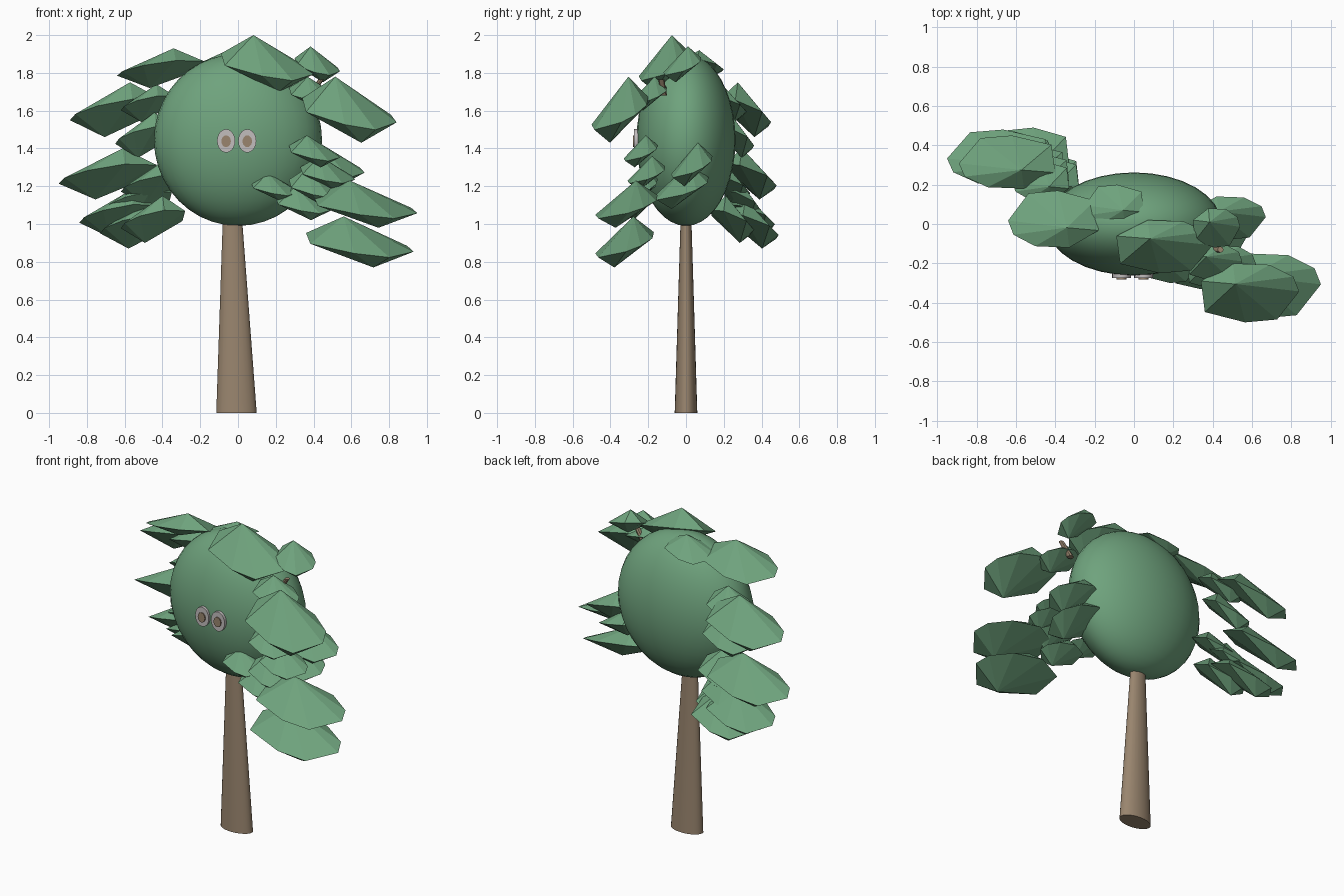
import bpy
import bmesh
import math
from mathutils import Matrix, Vector

if "Cube" in bpy.data.objects:
    bpy.data.objects.remove(bpy.data.objects["Cube"])


def material(name, color):
    m = bpy.data.materials.new(name)
    m.diffuse_color = (*color, 1.0)
    m.use_nodes = True
    m.node_tree.nodes["Principled BSDF"].inputs["Base Color"].default_value = m.diffuse_color
    return m


GREEN = material("leaf green", (0.158, 0.365, 0.205))
BROWN = material("bark brown", (0.32, 0.235, 0.157))
GREY = material("eye grey", (0.54, 0.51, 0.51))


def add_object(name, bm, mat, smooth=False):
    bmesh.ops.recalc_face_normals(bm, faces=bm.faces)
    me = bpy.data.meshes.new(name)
    bm.to_mesh(me)
    bm.free()
    me.materials.append(mat)
    ob = bpy.data.objects.new(name, me)
    bpy.context.collection.objects.link(ob)
    if smooth:
        bpy.ops.object.select_all(action='DESELECT')
        ob.select_set(True)
        bpy.context.view_layer.objects.active = ob
        bpy.ops.object.shade_smooth_by_angle(angle=math.radians(40))
    return ob


def cone(name, p0, p1, r0, r1, mat, flat=1.0, segments=24):
    """Upright tapered cylinder with an oval section, leaning from p0 to p1."""
    bm = bmesh.new()
    bmesh.ops.create_cone(bm, cap_ends=True, segments=segments,
                          radius1=r0, radius2=r1, depth=1.0)
    for v in bm.verts:
        c = Vector(p0).lerp(Vector(p1), v.co.z + 0.5)
        v.co = (c.x + v.co.x, c.y + v.co.y * flat, c.z)
    return add_object(name, bm, mat, smooth=True)


def disc(name, center, rx, rz, depth, mat):
    """Oval disc facing the front."""
    bm = bmesh.new()
    bmesh.ops.create_cone(bm, cap_ends=True, segments=20,
                          radius1=1, radius2=1, depth=depth)
    bmesh.ops.rotate(bm, verts=bm.verts, matrix=Matrix.Rotation(math.pi / 2, 3, 'X'))
    for v in bm.verts:
        v.co = (center[0] + v.co.x * rx, center[1] + v.co.y, center[2] + v.co.z * rz)
    return add_object(name, bm, mat, smooth=True)


# Leaf in a unit box: tilted rim, a peak above and a keel point below
RIM = [(1, 0.05), (0.55, -0.9), (-0.1, -1), (-0.92, -0.65),
       (-1, 0.4), (-0.35, 1), (0.4, 0.95), (0.88, 0.55)]


def leaf(name, box, turn):
    """Faceted leaf filling a box; turn = -1 points it to the back left."""
    x0, x1, y0, y1, z0, z1 = box

    def place(u, v, w):
        return bm.verts.new(((x0 + x1) / 2 + turn * u * (x1 - x0) / 2,
                             (y0 + y1) / 2 + turn * v * (y1 - y0) / 2,
                             (z0 + z1) / 2 + w * (z1 - z0) / 2))

    bm = bmesh.new()
    rim = [place(u, v, -0.3 * u + 0.38 * v - 0.1) for u, v in RIM]
    peak = place(-0.3, 0.3, 1)
    keel = place(0.25, -0.35, -1)
    for i, v in enumerate(rim):
        n = rim[(i + 1) % len(rim)]
        bm.faces.new((v, n, peak))
        bm.faces.new((n, v, keel))
    add_object(name, bm, GREEN)


# Trunk
cone("trunk", (-0.008, 0, 0), (-0.031, 0, 1.1), 0.107, 0.047, BROWN, flat=0.56)

# Crown: smooth oval core
bm = bmesh.new()
bmesh.ops.create_uvsphere(bm, u_segments=32, v_segments=20, radius=1.0)
for v in bm.verts:
    v.co = (v.co.x * 0.445, v.co.y * 0.262, 1.445 + v.co.z * 0.455)
add_object("crown", bm, GREEN, smooth=True)

# Eyes
for side, x in (("left", -0.063), ("right", 0.049)):
    disc(side + "_eye", (x, -0.257, 1.44), 0.048, 0.062, 0.034, GREY)
    disc(side + "_pupil", (x, -0.275, 1.438), 0.025, 0.031, 0.012, BROWN)

# Short twig among the upper leaves
cone("twig", (0.38, -0.12, 1.68), (0.44, -0.13, 1.765), 0.02, 0.015, BROWN, segments=8)

# Leaves on the right, drooping to the front: x, y and z ranges
RIGHT = [
    (-0.09, 0.40, -0.25, 0.02, 1.70, 2.00),
    (0.30, 0.54, -0.12, 0.08, 1.75, 1.94),
    (0.27, 0.55, -0.29, -0.10, 1.60, 1.78),
    (0.34, 0.84, -0.50, -0.20, 1.43, 1.78),
    (0.27, 0.54, -0.33, -0.15, 1.30, 1.47),
    (0.30, 0.67, -0.08, 0.14, 1.20, 1.43),
    (0.25, 0.60, -0.17, 0.12, 1.08, 1.32),
    (0.33, 0.62, -0.31, -0.11, 1.18, 1.36),
    (0.27, 0.55, -0.33, -0.15, 1.10, 1.30),
    (0.07, 0.32, -0.30, -0.15, 1.12, 1.27),
    (0.20, 0.50, -0.33, -0.17, 1.02, 1.20),
    (0.40, 0.95, -0.48, -0.15, 0.98, 1.23),
    (0.36, 0.93, -0.48, -0.17, 0.77, 1.04),
]

# Leaves on the left, drooping to the back
LEFT = [
    (-0.64, -0.18, -0.12, 0.17, 1.72, 1.93),
    (-0.25, 0.05, 0.00, 0.20, 1.78, 1.92),
    (-0.62, -0.33, 0.12, 0.32, 1.54, 1.74),
    (-0.89, -0.40, 0.18, 0.45, 1.46, 1.75),
    (-0.65, -0.33, 0.16, 0.36, 1.35, 1.59),
    (-0.95, -0.43, 0.20, 0.48, 1.13, 1.40),
    (-0.62, -0.28, 0.12, 0.34, 1.10, 1.33),
    (-0.70, -0.35, 0.20, 0.40, 1.00, 1.25),
    (-0.84, -0.42, 0.20, 0.47, 0.93, 1.18),
    (-0.73, -0.33, 0.22, 0.49, 0.87, 1.13),
    (-0.62, -0.28, 0.13, 0.36, 0.90, 1.15),
]

for side, boxes, turn in (("right", RIGHT, 1), ("left", LEFT, -1)):
    for i, box in enumerate(boxes):
        leaf(f"{side}_leaf_{i + 1}", box, turn)
